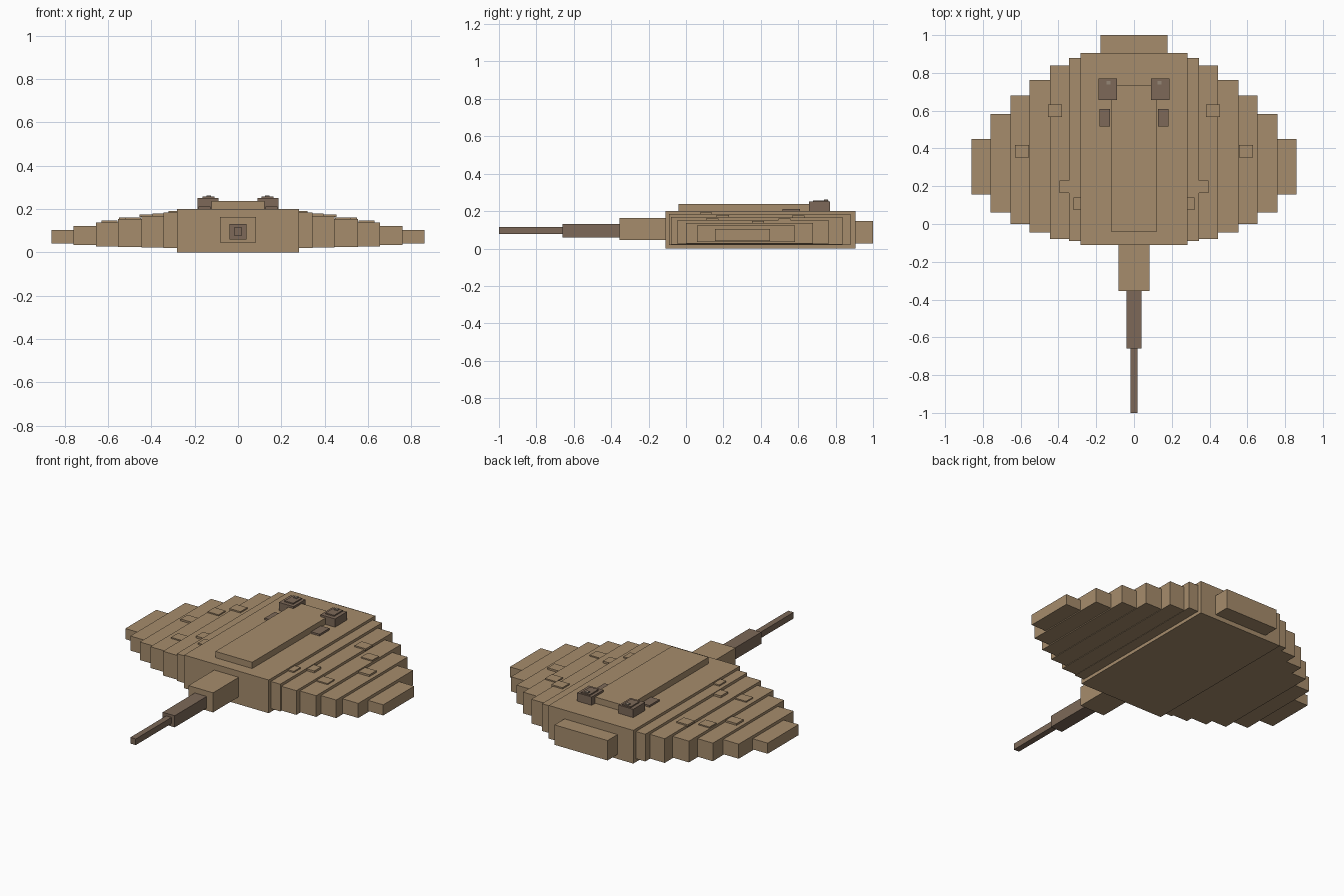
import bpy

cube = bpy.data.objects.get("Cube")
if cube:
    bpy.data.objects.remove(cube, do_unlink=True)


def material(name, rgb):
    mat = bpy.data.materials.new(name)
    mat.use_nodes = True
    mat.diffuse_color = (*rgb, 1)
    mat.node_tree.nodes["Principled BSDF"].inputs["Base Color"].default_value = (*rgb, 1)
    return mat


TAN = material("sand tan", (0.38, 0.262, 0.15))
BROWN = material("dark brown", (0.205, 0.141, 0.098))
PALE = material("eye glint", (0.30, 0.24, 0.18))


def box(name, x, y, z, mat=TAN):
    """Box filling the given (low, high) span on each axis."""
    spans = (x, y, z)
    bpy.ops.mesh.primitive_cube_add(size=1, location=[(a + b) / 2 for a, b in spans])
    obj = bpy.context.object
    obj.name = name
    obj.scale = [b - a for a, b in spans]
    bpy.ops.object.transform_apply(location=False, rotation=False, scale=True)
    obj.data.materials.append(mat)


def pair(name, x, y, z, mat=TAN):
    """The same box on both sides of the body."""
    box("left_" + name, x, y, z, mat)
    box("right_" + name, (-x[1], -x[0]), y, z, mat)


# Central body, back ridge and snout
box("body", (-0.282, 0.282), (-0.11, 0.905), (0, 0.2))
box("back_ridge", (-0.123, 0.123), (-0.04, 0.737), (0.2, 0.238))
box("snout", (-0.177, 0.177), (0.9, 1.0), (0.027, 0.147))

# Wings: strips that shrink in length and thickness towards the tips
edges = (0.282, 0.345, 0.445, 0.553, 0.655, 0.76, 0.86)
strips = (
    ((-0.09, 0.88), (0.02, 0.184)),
    ((-0.08, 0.838), (0.022, 0.168)),
    ((-0.045, 0.762), (0.025, 0.153)),
    ((0.0, 0.68), (0.028, 0.137)),
    ((0.06, 0.583), (0.034, 0.122)),
    ((0.155, 0.45), (0.04, 0.104)),
)
for i, (y, z) in enumerate(strips):
    pair(f"wing_strip_{i + 1}", (edges[i], edges[i + 1]), y, z)

# Raised spots: centre x, centre y, top height
spots = ((0.418, 0.6, 0.176), (0.512, 0.527, 0.16), (0.593, 0.385, 0.148),
         (0.485, 0.14, 0.16), (0.357, 0.197, 0.18), (0.283, 0.107, 0.192))
for i, (x, y, top) in enumerate(spots):
    pair(f"spot_{i + 1}", (x - 0.037, x + 0.037), (y - 0.033, y + 0.033), (top - 0.012, top))

# Tail, tapering in three steps
box("tail_base", (-0.082, 0.082), (-0.355, -0.11), (0.045, 0.163))
box("tail_middle", (-0.04, 0.04), (-0.66, -0.355), (0.06, 0.13), BROWN)
box("tail_tip", (-0.018, 0.018), (-1.0, -0.66), (0.077, 0.114), BROWN)

# Eyes and breathing holes
pair("eye", (0.09, 0.187), (0.657, 0.77), (0.2, 0.25), BROWN)
pair("eye_cap", (0.108, 0.165), (0.68, 0.763), (0.25, 0.257), BROWN)
pair("eye_glint", (0.125, 0.145), (0.738, 0.758), (0.257, 0.263), PALE)
pair("breathing_hole", (0.127, 0.183), (0.515, 0.61), (0.2, 0.211), BROWN)
